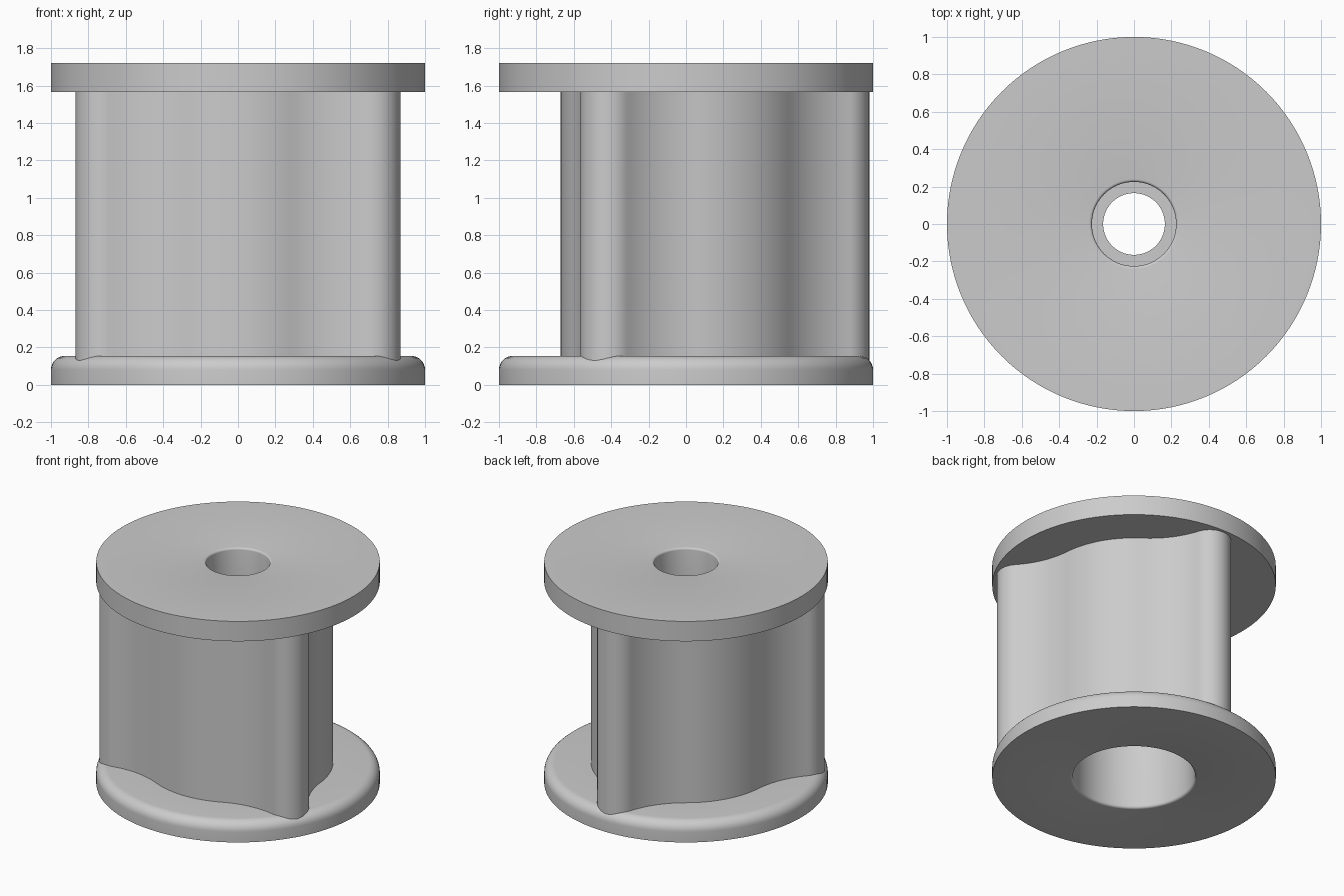
import bpy, bmesh
from math import sin, cos, pi, radians, atan2, hypot

if "Cube" in bpy.data.objects:
    bpy.data.objects.remove(bpy.data.objects["Cube"])

grey = bpy.data.materials.new("plain_grey")
grey.diffuse_color = (0.6, 0.6, 0.6, 1)
grey.use_nodes = True
grey.node_tree.nodes["Principled BSDF"].inputs["Base Color"].default_value = grey.diffuse_color


def finish(bm, name):
    mesh = bpy.data.meshes.new(name)
    bm.to_mesh(mesh)
    bm.free()
    mesh.materials.append(grey)
    ob = bpy.data.objects.new(name, mesh)
    bpy.context.collection.objects.link(ob)
    bpy.context.view_layer.objects.active = ob
    ob.select_set(True)
    bpy.ops.object.shade_smooth_by_angle(angle=radians(30))
    ob.select_set(False)
    return ob


def arc(cx, cy, r, a0, a1, n):
    return [(cx + r * cos(a0 + (a1 - a0) * i / n), cy + r * sin(a0 + (a1 - a0) * i / n))
            for i in range(n + 1)]


def lathe(name, profile, seg=128):
    bm = bmesh.new()
    rings = [[bm.verts.new((r * cos(2 * pi * k / seg), r * sin(2 * pi * k / seg), z))
              for k in range(seg)] for r, z in profile]
    for a, b in zip(rings, rings[1:]):
        for k in range(seg):
            j = (k + 1) % seg
            bm.faces.new((a[j], a[k], b[k], b[j]))
    return finish(bm, name)


# Flanges and stepped bore: one turned profile, from the lower flange's top
# round the underside, up through the bore and out to the upper flange
profile = [(0.64, 0.155)]
profile += arc(0.925, 0.08, 0.075, pi / 2, 0, 8)
profile += [(1.0, 0.0)]
profile += arc(0.45, 0.02, 0.02, -pi / 2, -pi, 4)
profile += [(0.43, 1.0), (0.165, 1.0), (0.165, 1.3), (0.225, 1.3)]
profile += arc(0.24, 1.705, 0.015, pi, pi / 2, 4)
profile += [(1.0, 1.72), (1.0, 1.565), (0.64, 1.565)]
lathe("flanges_and_bore", profile)

# Three-lobed drum: round body, concave blend and rounded tip, all tangent arcs
BODY, TIP, TIP_DIST = 0.67, 0.15, 0.83
blend_at = radians(35)                      # blend start, measured from the tip axis
BLEND = ((BODY**2 + TIP_DIST**2 - 2 * BODY * TIP_DIST * cos(blend_at) - TIP**2)
         / (2 * TIP - 2 * BODY + 2 * TIP_DIST * cos(blend_at)))
bx, by = (BODY + BLEND) * cos(blend_at), (BODY + BLEND) * sin(blend_at)
tip_angle = atan2(by, bx - TIP_DIST)        # tangent point on the tip circle

half = arc(TIP_DIST, 0, TIP, 0, tip_angle, 14)
half += arc(bx, by, BLEND, tip_angle - pi, blend_at - pi, 14)[1:]
half += arc(0, 0, BODY, blend_at, pi / 3, 8)[1:]
lobe = [(x, -y) for x, y in reversed(half[1:])] + half

outline = []
for k in range(3):
    t = pi / 2 + k * 2 * pi / 3
    outline += [(x * cos(t) - y * sin(t), x * sin(t) + y * cos(t)) for x, y in lobe[:-1]]

bm = bmesh.new()
low = [bm.verts.new((x, y, 0.09)) for x, y in outline]
top = [bm.verts.new((x, y, 1.565)) for x, y in outline]
n = len(outline)
for i in range(n):
    j = (i + 1) % n
    bm.faces.new((low[i], low[j], top[j], top[i]))
finish(bm, "lobed_drum")
